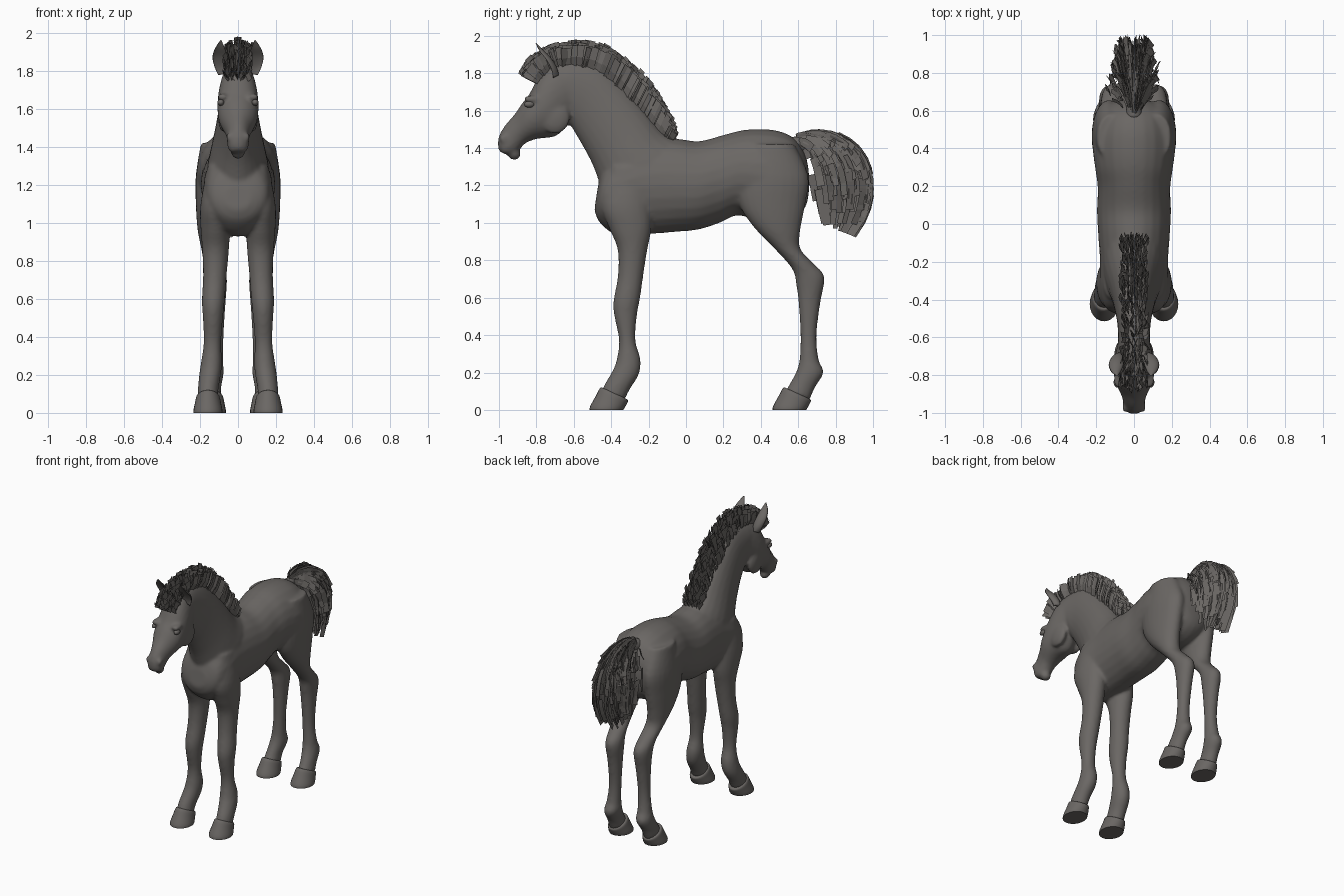
import bpy, bmesh, math, random
from mathutils import Vector, Matrix

random.seed(4)
old = bpy.data.objects.get("Cube")
if old:
    bpy.data.objects.remove(old, do_unlink=True)

coat = bpy.data.materials.new("dark_grey_coat")
coat.use_nodes = True
COLOUR = (0.145, 0.135, 0.127, 1)
coat.diffuse_color = COLOUR
coat.node_tree.nodes["Principled BSDF"].inputs["Base Color"].default_value = COLOUR
X = Vector((1, 0, 0))


def spline(points, t):
    """Smooth curve through tuples, t from 0 to 1."""
    last = len(points) - 1
    f = min(max(t, 0), 1) * last
    i = min(int(f), last - 1)
    u = f - i
    a, b, c, d = (points[min(max(k, 0), last)] for k in (i - 1, i, i + 1, i + 2))
    return [q + u / 2 * (r - p + u * (2 * p - 5 * q + 4 * r - s + u * (3 * (q - r) + s - p)))
            for p, q, r, s in zip(a, b, c, d)]


def loft(bm, rings, side=1, steps=4, sides=24, cup=1.0):
    """Tube through oval sections: (y, z) of one edge, (y, z) of the other, centre x, half width."""
    loops = []
    count = (len(rings) - 1) * steps
    for k in range(count + 1):
        y1, z1, y2, z2, x, w = spline(rings, k / count)
        a, b = Vector((x * side, y1, z1)), Vector((x * side, y2, z2))
        loop = []
        for j in range(sides):
            ang = math.tau * j / sides
            depth = math.cos(ang)
            if depth < 0:
                depth *= cup
            loop.append(bm.verts.new((a + b) / 2 + (a - b) / 2 * depth + X * w * math.sin(ang)))
        loops.append(loop)
    faces = [bm.faces.new((p[j], p[(j + 1) % sides], q[(j + 1) % sides], q[j]))
             for p, q in zip(loops, loops[1:]) for j in range(sides)]
    faces += [bm.faces.new(loops[0]), bm.faces.new(loops[-1])]
    bmesh.ops.recalc_face_normals(bm, faces=faces)


def ball(bm, place, size):
    m = Matrix.Translation(place) @ Matrix.Diagonal((*size, 1))
    bmesh.ops.create_uvsphere(bm, u_segments=16, v_segments=10, radius=1, matrix=m)


def card(bm, points, across):
    """Flat lock of hair along a few points."""
    rows = [(bm.verts.new(p - across), bm.verts.new(p + across)) for p in points]
    for (a, b), (c, d) in zip(rows, rows[1:]):
        bm.faces.new((a, b, d, c))


def finish(bm, name, smooth=True):
    mesh = bpy.data.meshes.new(name)
    bm.to_mesh(mesh)
    bm.free()
    obj = bpy.data.objects.new(name, mesh)
    bpy.context.collection.objects.link(obj)
    mesh.materials.append(coat)
    for p in mesh.polygons:
        p.use_smooth = smooth
    return obj


# Trunk, neck, head and legs fused into one smooth skin
TRUNK = [(-.47, 1.2, -.49, 1.07, 0, .07), (-.43, 1.3, -.46, 1, 0, .15), (-.33, 1.4, -.36, .93, 0, .18),
         (-.2, 1.45, -.2, .94, 0, .18), (-.05, 1.45, -.05, .952, 0, .19), (.07, 1.437, .07, .965, 0, .196),
         (.2, 1.47, .18, 1, 0, .192), (.3, 1.495, .28, 1.04, 0, .205), (.4, 1.502, .42, 1, 0, .22),
         (.5, 1.49, .52, 1, 0, .212), (.58, 1.45, .6, 1.04, 0, .18), (.635, 1.37, .645, 1.1, 0, .12),
         (.655, 1.29, .66, 1.2, 0, .05)]
NECK = [(-.64, 1.865, -.66, 1.6, 0, .085), (-.55, 1.87, -.61, 1.51, 0, .085), (-.45, 1.835, -.575, 1.45, 0, .09),
        (-.33, 1.73, -.535, 1.38, 0, .105), (-.22, 1.61, -.495, 1.3, 0, .125), (-.12, 1.49, -.46, 1.2, 0, .15),
        (-.04, 1.445, -.43, 1.08, 0, .165), (.03, 1.4, -.36, 1, 0, .15)]
HEAD = [(-.58, 1.87, -.6, 1.56, 0, .075), (-.7, 1.862, -.645, 1.51, 0, .095), (-.78, 1.795, -.7, 1.462, 0, .108),
        (-.837, 1.69, -.79, 1.45, 0, .105), (-.872, 1.645, -.835, 1.437, 0, .093),
        (-.917, 1.58, -.865, 1.42, 0, .073), (-.965, 1.525, -.89, 1.39, 0, .06),
        (-.998, 1.47, -.91, 1.37, 0, .057), (-1.006, 1.42, -.93, 1.365, 0, .052),
        (-.998, 1.38, -.955, 1.365, 0, .035)]
FORELEG = [(-.4, 1.3, -.2, 1.3, .11, .05), (-.45, 1.1, -.19, 1.1, .125, .072), (-.41, .97, -.185, .97, .12, .077),
           (-.366, .86, -.208, .85, .118, .07), (-.364, .72, -.228, .72, .122, .062),
           (-.388, .58, -.245, .6, .13, .06), (-.383, .5, -.263, .5, .132, .053),
           (-.358, .37, -.27, .37, .135, .046), (-.373, .26, -.243, .27, .14, .055),
           (-.398, .2, -.252, .19, .148, .057), (-.433, .14, -.3, .11, .157, .054),
           (-.45, .1, -.33, .05, .158, .055)]
HINDLEG = [(.34, 1.42, .58, 1.42, .12, .075), (.275, 1.25, .655, 1.25, .132, .09), (.285, 1.1, .638, 1.1, .138, .084),
           (.36, .98, .61, .95, .138, .075), (.48, .855, .612, .86, .13, .063), (.57, .75, .685, .78, .12, .058),
           (.59, .66, .74, .71, .115, .057), (.602, .57, .718, .57, .115, .049), (.612, .4, .698, .4, .118, .042),
           (.608, .28, .709, .27, .125, .047), (.592, .21, .736, .2, .13, .054),
           (.555, .14, .69, .12, .138, .049), (.53, .1, .66, .05, .14, .053)]
bm = bmesh.new()
for part in (TRUNK, NECK, HEAD):
    loft(bm, part)
for side in (1, -1):
    loft(bm, FORELEG, side)
    loft(bm, HINDLEG, side)
    ball(bm, (side * .08, -.825, 1.662), (.03, .045, .02))     # brow
    ball(bm, (side * .045, -.975, 1.45), (.018, .022, .025))   # nostril rim
    ball(bm, (side * .075, -.7, 1.56), (.03, .08, .085))       # cheek
ball(bm, (0, -.918, 1.368), (.036, .035, .032))                # chin
skin = finish(bm, "body")
remesh = skin.modifiers.new("fuse", 'REMESH')
remesh.mode = 'VOXEL'
remesh.voxel_size = .011
remesh.use_smooth_shade = True
relax = skin.modifiers.new("relax", 'SMOOTH')
relax.factor = .5
relax.iterations = 6

# Hooves with a coronet ridge
for label, shift, x in (("front", 0, .158), ("hind", .978, .14)):
    for side, word in ((1, "left"), (-1, "right")):
        bm = bmesh.new()
        loft(bm, [(shift + a, b, shift + c, d, x, w) for a, b, c, d, w in (
            (-.515, 0, -.335, 0, .076), (-.512, .02, -.328, .012, .076), (-.485, .07, -.318, .03, .069),
            (-.462, .113, -.31, .05, .062), (-.45, .12, -.32, .06, .052))], side, 3)
        hoof = finish(bm, f"{label}_{word}_hoof")
        bpy.context.view_layer.objects.active = hoof
        hoof.select_set(True)
        bpy.ops.object.shade_smooth_by_angle(angle=math.radians(45))
        hoof.select_set(False)

# Ears, cupped to the front, and eyes
for side, word in ((1, "left"), (-1, "right")):
    bm = bmesh.new()
    loft(bm, [(-.68, 1.79, -.74, 1.76, .078, .025), (-.69, 1.83, -.75, 1.81, .087, .036),
              (-.72, 1.88, -.775, 1.865, .094, .04), (-.765, 1.925, -.8, 1.91, .095, .026),
              (-.802, 1.962, -.806, 1.958, .09, .003)], side, 4, 20, -.35)
    finish(bm, word + "_ear")
    bm = bmesh.new()
    ball(bm, (side * .09, -.838, 1.634), (.018, .028, .018))
    finish(bm, word + "_eye")

# Upright mane: locks splayed in lanes along the crest (root y, z, tip y, z)
CREST = [(-.8, 1.765, -.895, 1.815), (-.765, 1.805, -.835, 1.905), (-.69, 1.855, -.72, 1.965),
         (-.58, 1.865, -.565, 1.985), (-.45, 1.825, -.405, 1.955), (-.34, 1.725, -.27, 1.862),
         (-.23, 1.61, -.165, 1.742), (-.14, 1.5, -.085, 1.62), (-.08, 1.445, -.05, 1.5)]
bm = bmesh.new()
LOCKS = 46
for i in range(LOCKS):
    for lane in (-1, -.6, -.2, .2, .6, 1):
        t = (i + random.uniform(-.4, .4)) / (LOCKS - 1)
        y, z, ty, tz = spline(CREST, t)
        ny, nz, _, _ = spline(CREST, t + .02)
        py, pz, _, _ = spline(CREST, t - .02)
        along = Vector((0, ny - py, nz - pz)).normalized()
        rise = Vector((0, ty - y, tz - z))
        root = Vector((lane * .035, y, z)) - rise * .35 * abs(lane)
        tip = Vector((lane * .065 + random.uniform(-.012, .012), y, z))
        tip += rise * (1.02 - .3 * abs(lane) - random.uniform(0, .14))
        middle = (root + tip) / 2 + X * lane * .012
        card(bm, (root, middle, tip), along * random.uniform(.014, .022) + X * random.uniform(-.012, .012))
finish(bm, "mane", False)

# Bushy tail: short overlapping locks on arcs between an outer and an inner sweep
bm = bmesh.new()
loft(bm, [(.56, 1.46, .58, 1.36, 0, .045), (.66, 1.46, .64, 1.38, 0, .035), (.76, 1.44, .72, 1.38, 0, .028),
          (.84, 1.36, .79, 1.33, 0, .015)])
finish(bm, "tail_dock")
OUTER = [Vector(p) for p in ((0, .58, 1.46), (0, .88, 1.58), (0, 1.14, 1.25), (0, .89, .93))]
INNER = [Vector(p) for p in ((0, .58, 1.43), (0, .68, 1.42), (0, .64, 1.2), (0, .73, 1))]


def strand(u, s, t):
    a, b, c, d = (p.lerp(q, u) for p, q in zip(INNER, OUTER))
    r = 1 - t
    p = a * r ** 3 + b * 3 * r * r * t + c * 3 * r * t * t + d * t ** 3
    spread = .012 + .13 * math.sin(math.pi * min(1, .02 + .75 * t))
    return p + X * s * spread * math.sqrt(1 - .8 * u * u)


bm = bmesh.new()
for i in range(430):
    u = math.sqrt(random.random())
    s = random.uniform(-1, 1)
    start = random.uniform(0, .78)
    end = min(1, start + random.uniform(.18, .3))
    pts = [strand(u, s, start + (end - start) * k / 3) for k in range(4)]
    pts[-1] += X * s * .015
    flow = (pts[-1] - pts[0]).normalized()
    across = flow.cross(X).normalized() + X * random.uniform(-.7, .7)
    card(bm, pts, across.normalized() * random.uniform(.012, .024))
finish(bm, "tail", False)
